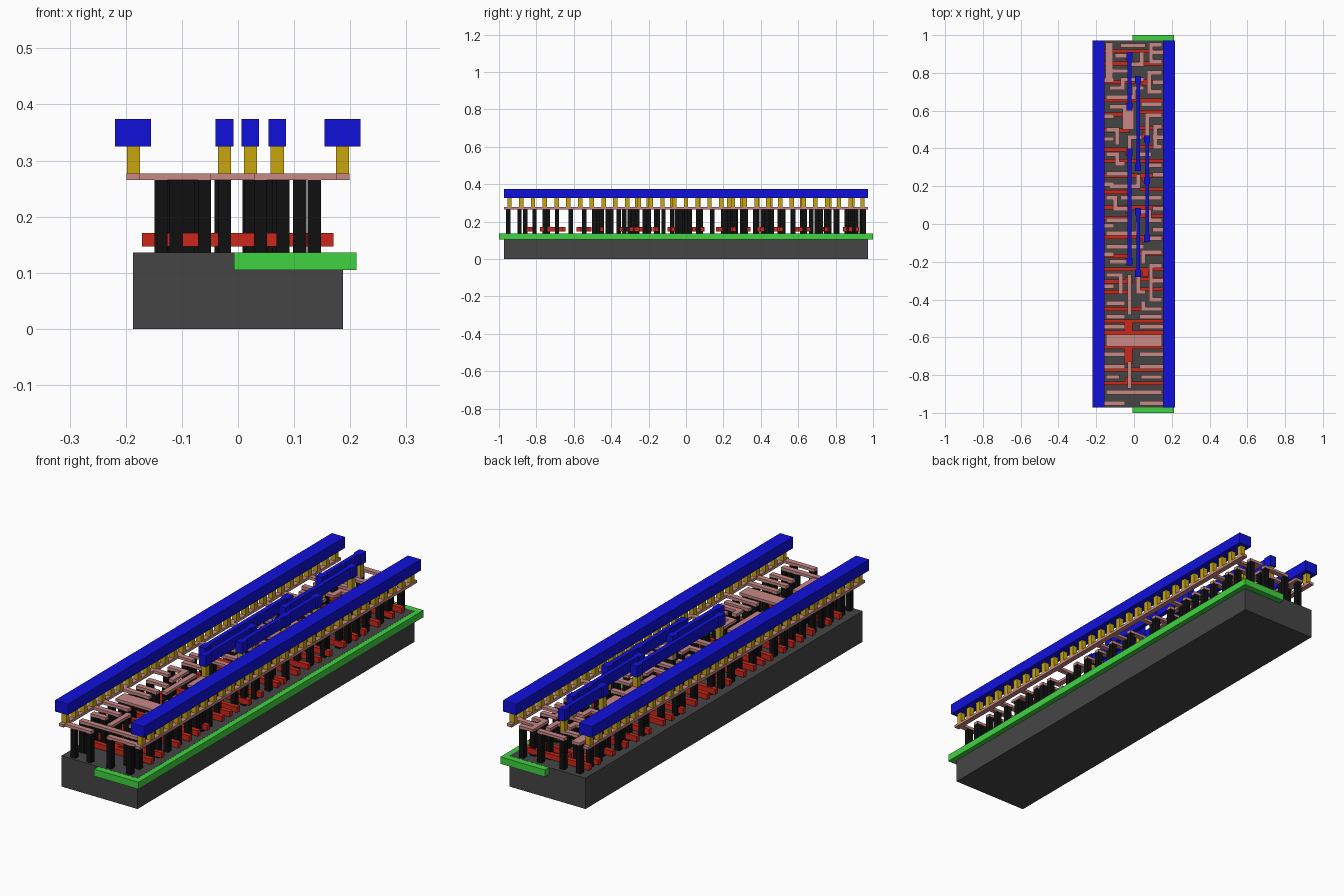
import bpy, bmesh
from mathutils import Matrix, Vector

W = 0.0117  # half width of a contact or a thin wire


def material(name, rgb):
    m = bpy.data.materials.new(name)
    m.diffuse_color = (*rgb, 1)
    return m


def layer(name, rects, z0, z1, mat):
    """One object made of boxes (x0, x1, y0, y1) between two heights."""
    bm = bmesh.new()
    for x0, x1, y0, y1 in rects:
        mid = Vector(((x0 + x1) / 2, (y0 + y1) / 2, (z0 + z1) / 2))
        size = Vector((x1 - x0, y1 - y0, z1 - z0))
        bmesh.ops.create_cube(bm, size=1, matrix=Matrix.Translation(mid) @ Matrix.Diagonal((*size, 1)))
    me = bpy.data.meshes.new(name)
    bm.to_mesh(me)
    bm.free()
    me.materials.append(mat)
    ob = bpy.data.objects.new(name, me)
    bpy.context.collection.objects.link(ob)
    return ob


def pad(x, y, w=W, h=W):
    return (x - w, x + w, y - h, y + h)


def wire(points, w=W):
    """Right-angled track through the points."""
    return [(min(a[0], b[0]) - w, max(a[0], b[0]) + w, min(a[1], b[1]) - w, max(a[1], b[1]) + w)
            for a, b in zip(points, points[1:])]


dark = material("dark_grey", (0.06, 0.06, 0.06))
green = material("green", (0.05, 0.65, 0.05))
red = material("red", (0.6, 0.02, 0.01))
black = material("black", (0.005, 0.005, 0.005))
pink = material("pink", (0.58, 0.25, 0.24))
gold = material("gold", (0.58, 0.38, 0.005))
blue = material("blue", (0.005, 0.005, 0.7))

# base block and the well along its right side
layer("substrate", [(-0.187, 0.187, -0.972, 0.972)], 0, 0.1365, dark)
layer("well", [(-0.007, 0.211, -1, 1)], 0.105, 0.136, green)

# red gate bars: full width ones, then bars split in the middle
gates = []
for y in (0.915, 0.85, 0.75, 0.655, 0.335, 0.257, 0.087, -0.07, -0.24,
          -0.45, -0.515, -0.575, -0.653, -0.77, -0.843):
    gates.append((-0.171, 0.17, y - 0.01, y + 0.01))
for y in (0.58, 0.495, 0.395, 0.17, 0.03, -0.17, -0.305, -0.36):
    gates += [(-0.171, -0.02, y - 0.01, y + 0.01), (0.03, 0.17, y + 0.004, y + 0.024)]
# wider gate pads and the links between output gates
gates += [pad(-0.028, y, 0.02, 0.018) for y in (0.89, 0.62, 0.38, 0.08, -0.2, -0.3, -0.83)]
gates += [pad(0.06, y, 0.018, 0.018) for y in (0.75, 0.47, 0.24, -0.08, -0.26)]
gates += [(-0.05, -0.008, -0.575, -0.505), (-0.05, -0.008, -0.74, -0.65)]
layer("gate_bars", gates, 0.147, 0.171, red)

# pink wiring paths, from the back quarter to the front quarter
back = [
    [(-.137, .94), (-.137, .87)], [(-.06, .945), (.05, .945)],
    [(.136, .95), (.09, .95), (.09, .86), (.136, .86)],
    [(-.088, .89), (-.024, .89)],
    [(-.137, .81), (-.024, .81), (-.024, .845), (.04, .845), (.04, .9)],
    [(-.117, .72), (-.06, .72), (-.06, .765), (.04, .765)],
    [(.136, .8), (.08, .8), (.08, .7), (.136, .7)],
    [(-.137, .67), (.0, .67), (.0, .72), (.04, .72)],
    [(-.117, .62), (-.024, .62), (-.024, .52)],
    [(.05, .635), (.136, .635)], [(.136, .575), (.07, .575), (.07, .45)],
]
mid_back = [
    [(-.137, .5), (-.088, .5), (-.088, .43)],
    [(.136, .515), (.112, .515), (.112, .41), (.136, .41)],
    [(-.024, .38), (-.024, .46), (.03, .46)],
    [(-.137, .37), (-.088, .37), (-.088, .32), (-.06, .32)],
    [(.022, .3), (.022, .37), (.08, .37)],
    [(-.137, .265), (-.024, .265), (-.024, .32)],
    [(.136, .31), (.07, .31), (.07, .23)],
    [(-.117, .2), (.022, .2), (.022, .25)], [(-.06, .14), (.136, .14)],
    [(-.137, .14), (-.1, .14), (-.1, .08), (-.024, .08)],
    [(.022, .065), (.08, .065), (.08, .02), (.136, .02)], [(-.137, .02), (-.03, .02)],
]
mid_front = [
    [(-.137, -.05), (.02, -.05), (.02, 0)], [(.07, -.075), (.136, -.075)],
    [(-.137, -.12), (.04, -.12)], [(-.117, -.2), (-.024, -.2)],
    [(.136, -.15), (.05, -.15), (.05, -.2)],
    [(.022, -.26), (.022, -.36), (.05, -.36)],
    [(.136, -.22), (.09, -.22), (.09, -.4), (.136, -.4)],
    [(-.137, -.27), (-.07, -.27), (-.07, -.36)],
    [(-.137, -.42), (-.06, -.42)], [(-.024, -.47), (-.024, -.28)],
    [(.05, -.42), (.05, -.45), (.136, -.45)],
]
front = [
    [(-.137, -.49), (-.06, -.49)], [(.04, -.49), (.136, -.49)],
    [(-.137, -.617), (.136, -.617)], [(-.024, -.74), (-.024, -.86)],
    [(-.137, -.81), (-.088, -.81)], [(.05, -.81), (.136, -.81)],
    [(-.137, -.89), (.136, -.89)],
]
# branches reaching in from the two rails
for y in (.76, .57, .45, .21, -.01, -.16, -.33, -.545, -.69, -.755, -.95):
    front.append([(-.187, y), (-.137, y), (-.06 if y < -.5 else -.117, y)])
for y in (.91, .75, .46, .26, .08, -.03, -.3, -.545, -.69, -.755, -.95):
    front.append([(.187, y), (.136, y), (.04 if y < -.5 else .11, y)])

tracks, contacts = [], []
for p in back + mid_back + mid_front + front:
    tracks += wire(p)
    contacts += [pad(*q) for q in (p[0], p[-1]) if abs(q[0]) < 0.15]
    if abs(p[0][0]) > 0.15 and p[0][1] < -0.5:
        contacts.append(pad(*p[1]))
# wide plates and side rails
tracks += [(-.148, .148, -.648, -.585), (-.06, 0, .5, .62), (-.15, -.11, .77, .96)]
tracks += [(x - W, x + W, -0.972, 0.972) for x in (-0.187, 0.187)]
layer("local_wiring", tracks, 0.265, 0.277, pink)
contacts += [pad(x, y) for x in (-.11, .08, .11) for y in (-.617, -.89)]
layer("contact_posts", contacts, 0.1365, 0.265, black)

# blue side rails and inner straps (x, end pads)
straps = [(-.024, (.89, .62)), (-.024, (.38, -.2)), (.022, (.765, .3)),
          (.022, (.065, -.26)), (.07, (.45, .23, -.075))]
metal = [(-.219, -.155, -.972, .972), (.154, .218, -.972, .972)]
vias = [pad(s * 0.186, -0.9435 + 0.0629 * k) for s in (-1, 1) for k in range(31)]
for x, ys in straps:
    metal.append((x - .0097, x + .0097, ys[-1], ys[0]))
    metal += [pad(x, y, .0158, .0195) for y in ys]
    vias += [pad(x, y) for y in ys]
layer("via_studs", vias, 0.277, 0.325, gold)
layer("metal_straps", metal, 0.325, 0.374, blue)
